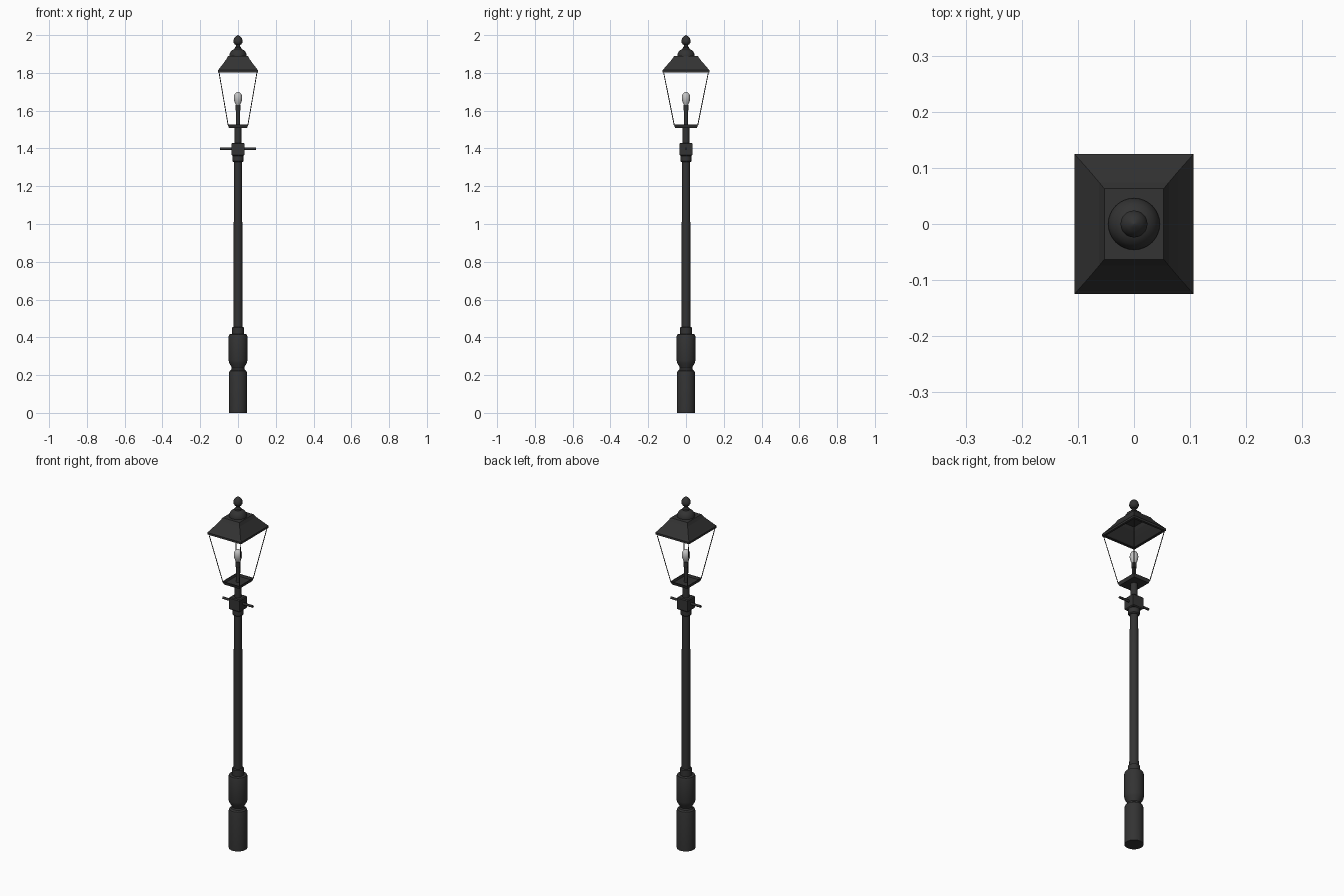
import bpy, bmesh, math
from mathutils import Vector

if "Cube" in bpy.data.objects:
    bpy.data.objects.remove(bpy.data.objects["Cube"])


def material(name, r, g, b):
    m = bpy.data.materials.new(name)
    m.diffuse_color = (r, g, b, 1)
    m.use_nodes = True
    m.node_tree.nodes["Principled BSDF"].inputs["Base Color"].default_value = m.diffuse_color
    return m


IRON = material("dark_iron", 0.033, 0.033, 0.033)
BULB = material("frosted_bulb", 0.55, 0.55, 0.55)


def finish(name, bm, mat, smooth=True):
    bmesh.ops.recalc_face_normals(bm, faces=bm.faces)
    mesh = bpy.data.meshes.new(name)
    bm.to_mesh(mesh)
    bm.free()
    mesh.materials.append(mat)
    ob = bpy.data.objects.new(name, mesh)
    bpy.context.collection.objects.link(ob)
    if smooth:
        bpy.ops.object.select_all(action='DESELECT')
        ob.select_set(True)
        bpy.context.view_layer.objects.active = ob
        bpy.ops.object.shade_smooth_by_angle(angle=math.radians(35))
    return ob


def loft(name, rings, mat, smooth=True):
    """Skin a stack of vertex rings and cap both ends."""
    bm = bmesh.new()
    vs = [[bm.verts.new(p) for p in ring] for ring in rings]
    n = len(vs[0])
    for a, b in zip(vs, vs[1:]):
        for i in range(n):
            bm.faces.new((a[i], a[(i + 1) % n], b[(i + 1) % n], b[i]))
    bm.faces.new(vs[0])
    bm.faces.new(vs[-1])
    return finish(name, bm, mat, smooth)


def lathe(name, profile, mat, n=32):
    return loft(name, [[(r * math.cos(math.tau * i / n), r * math.sin(math.tau * i / n), z)
                        for i in range(n)] for r, z in profile], mat)


def rect_stack(name, profile, mat):
    """Profile of (half x, half y, z) rectangles."""
    return loft(name, [[(-x, -y, z), (x, -y, z), (x, y, z), (-x, y, z)]
                       for x, y, z in profile], mat, False)


def rod(name, a, b, r, mat, n=8):
    a, b = Vector(a), Vector(b)
    q = (b - a).to_track_quat('Z', 'Y')
    ring = [q @ Vector((r * math.cos(math.tau * i / n), r * math.sin(math.tau * i / n), 0))
            for i in range(n)]
    return loft(name, [[a + v for v in ring], [b + v for v in ring]], mat)


# Post: foot, waist, drum and tapered shaft
lathe("base_foot", [(.048, 0), (.048, .212), (.045, .222), (.036, .228), (.033, .237),
                    (.036, .246), (.046, .262), (.050, .278), (.050, .405), (.046, .416),
                    (.031, .418), (.031, .452), (.024, .456)], IRON)
lathe("shaft", [(.024, .45), (.023, .9), (.021, 1.34)], IRON)
lathe("shaft_collar", [(.025, 1.328), (.029, 1.333), (.029, 1.362)], IRON)

# Ladder rest
rect_stack("ladder_block", [(.029, .029, 1.36), (.034, .034, 1.365),
                            (.034, .034, 1.425), (.030, .030, 1.43)], IRON)
rod("ladder_bar", (-.095, 0, 1.398), (.095, 0, 1.398), .0065, IRON, 12)
lathe("neck", [(.018, 1.425), (.018, 1.512)], IRON)

# Lantern tray with raised rim
rect_stack("lantern_tray", [(.048, .058, 1.508), (.054, .064, 1.526), (.050, .060, 1.526),
                            (.046, .056, 1.515)], IRON)

# Lamp holder and bulb
lathe("lamp_tube", [(.011, 1.512), (.011, 1.60), (.013, 1.602), (.013, 1.63), (.010, 1.632)], IRON, 20)
lathe("bulb", [(.010, 1.628), (.014, 1.636), (.020, 1.652), (.022, 1.667), (.020, 1.682),
               (.014, 1.693), (.006, 1.698), (.001, 1.699)], BULB, 24)

# Thin corner bars of the lantern
for sx in (-1, 1):
    for sy in (-1, 1):
        rod("corner_bar", (sx * .052, sy * .062, 1.522), (sx * .101, sy * .119, 1.806), .0022, IRON, 6)

# Hollow roof: outer skin up, inner skin back down
rect_stack("roof", [(.094, .112, 1.803), (.106, .125, 1.803), (.106, .125, 1.814),
                    (.101, .119, 1.820), (.078, .093, 1.850), (.062, .074, 1.872),
                    (.053, .063, 1.889), (.049, .059, 1.889)], IRON)
roof = bpy.data.objects["roof"]
bm = bmesh.new()
bm.from_mesh(roof.data)
# open the underside and give the skin an inner face
bottom = min(bm.faces, key=lambda f: f.calc_center_median().z - f.normal.z * -.001 - f.calc_area())
bmesh.ops.delete(bm, geom=[f for f in bm.faces if f.calc_center_median().z < 1.8035
                           and f.calc_area() > .02], context='FACES_ONLY')
bm.to_mesh(roof.data)
bm.free()
shell = roof.modifiers.new("thickness", 'SOLIDIFY')
shell.thickness = .003
shell.offset = -1

# Dome cap and acorn finial
lathe("roof_cap", [(.046, 1.885), (.046, 1.893), (.043, 1.905), (.036, 1.916), (.026, 1.923),
                   (.018, 1.926), (.017, 1.934), (.011, 1.940), (.010, 1.950)], IRON)
lathe("finial", [(.010, 1.948), (.018, 1.952), (.024, 1.962), (.024, 1.972), (.020, 1.984),
                 (.013, 1.992), (.007, 1.996), (.001, 2.0)], IRON, 24)
